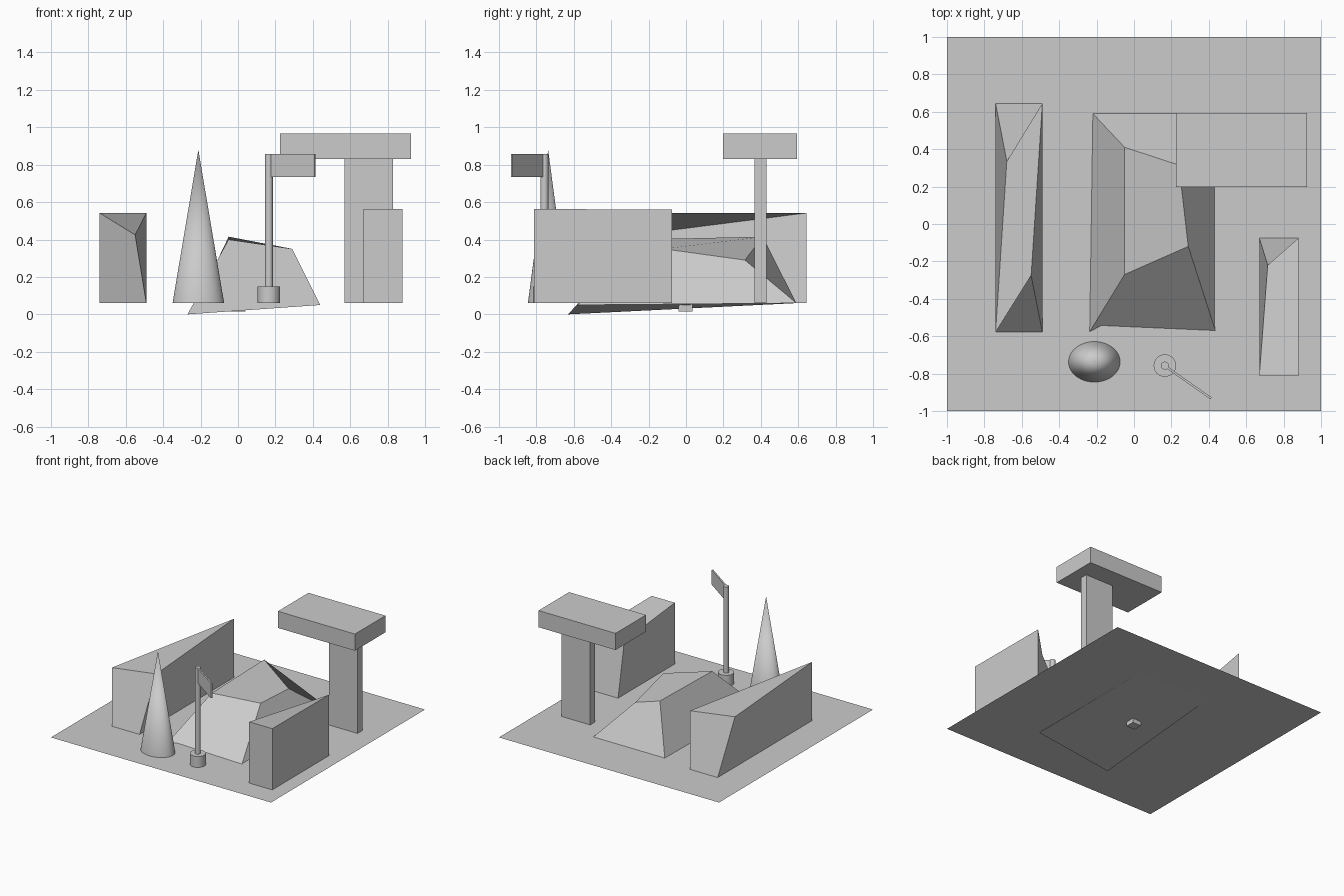
import bpy, math
from mathutils import Vector

cube = bpy.data.objects.get("Cube")
if cube:
    bpy.data.objects.remove(cube, do_unlink=True)

grey = bpy.data.materials.new("plain_grey")
grey.use_nodes = True
grey.diffuse_color = (0.6, 0.6, 0.6, 1)
grey.node_tree.nodes["Principled BSDF"].inputs["Base Color"].default_value = (0.6, 0.6, 0.6, 1)

GROUND = 0.06


def solid(name, verts, faces):
    mesh = bpy.data.meshes.new(name)
    mesh.from_pydata(verts, [], faces)
    mesh.materials.append(grey)
    obj = bpy.data.objects.new(name, mesh)
    bpy.context.collection.objects.link(obj)
    return obj


def hexa(name, bottom, top, start=0):
    """Six-sided solid; corners run front -x, front +x, back +x, back -x.
    start picks the corner where the top's ridge begins."""
    sides = [(i, (i + 1) % 4, (i + 1) % 4 + 4, i + 4) for i in range(4)]
    cap = tuple(4 + (start + i) % 4 for i in range(4))
    return solid(name, bottom + top, sides + [(3, 2, 1, 0), cap])


def rect(x0, x1, y0, y1, z):
    return [(x0, y0, z), (x1, y0, z), (x1, y1, z), (x0, y1, z)]


def box(name, x0, x1, y0, y1, z0, z1):
    return hexa(name, rect(x0, x1, y0, y1, z0), rect(x0, x1, y0, y1, z1))


def round_part(name, x, y, z0, z1, r0, r1, stretch=1.0, sides=32):
    bpy.ops.mesh.primitive_cone_add(vertices=sides, radius1=r0, radius2=r1,
                                    depth=z1 - z0, location=(x, y, (z0 + z1) / 2))
    obj = bpy.context.object
    obj.name = name
    obj.scale.y = stretch
    obj.data.materials.append(grey)
    bpy.ops.object.shade_smooth_by_angle(angle=math.radians(35))


# Ground sheet and the small peg under it
solid("ground", rect(-1, 1, -1, 1, GROUND), [(0, 1, 2, 3)])
box("under_peg", -0.04, 0.04, -0.04, 0.035, 0.015, GROUND)

# Central mound, tilted slightly into the ground
hexa("mound",
     [(-0.27, -0.63, 0), (0.44, -0.585, 0.05), (0.43, 0.59, GROUND), (-0.22, 0.59, GROUND)],
     [(-0.05, -0.27, 0.4), (0.29, -0.12, 0.35), (0.24, 0.315, 0.29), (-0.05, 0.41, 0.415)],
     start=1)

# Long block with a diagonal ridge and two lowered corners
hexa("long_block", rect(-0.74, -0.49, -0.578, 0.645, GROUND),
     [(-0.74, -0.578, 0.542), (-0.55, -0.275, 0.425), (-0.49, 0.645, 0.542), (-0.68, 0.335, 0.425)])

# Short block with one lowered corner
hexa("short_block", rect(0.67, 0.88, -0.812, -0.075, GROUND),
     [(0.67, -0.812, 0.563), (0.88, -0.812, 0.563), (0.88, -0.075, 0.56), (0.715, -0.22, 0.46)])

# Slab raised on a flat pillar
box("pillar", 0.57, 0.83, 0.367, 0.43, GROUND, 0.83)
box("roof_slab", 0.225, 0.925, 0.197, 0.593, 0.83, 0.967)

# Cone tree
round_part("cone_tree", -0.212, -0.737, GROUND, 0.88, 0.138, 0, stretch=0.785, sides=48)

# Flag pole with its foot and plate
round_part("pole_foot", 0.165, -0.757, GROUND, 0.15, 0.06, 0.06)
round_part("pole", 0.165, -0.757, GROUND, 0.857, 0.021, 0.021)
a, b = Vector((0.178, -0.768, 0)), Vector((0.412, -0.932, 0))
side = (b - a).cross(Vector((0, 0, 1))).normalized() * 0.006
corners = [a + side, b + side, b - side, a - side]
hexa("flag", [(c.x, c.y, 0.735) for c in corners], [(c.x, c.y, 0.857) for c in corners])
